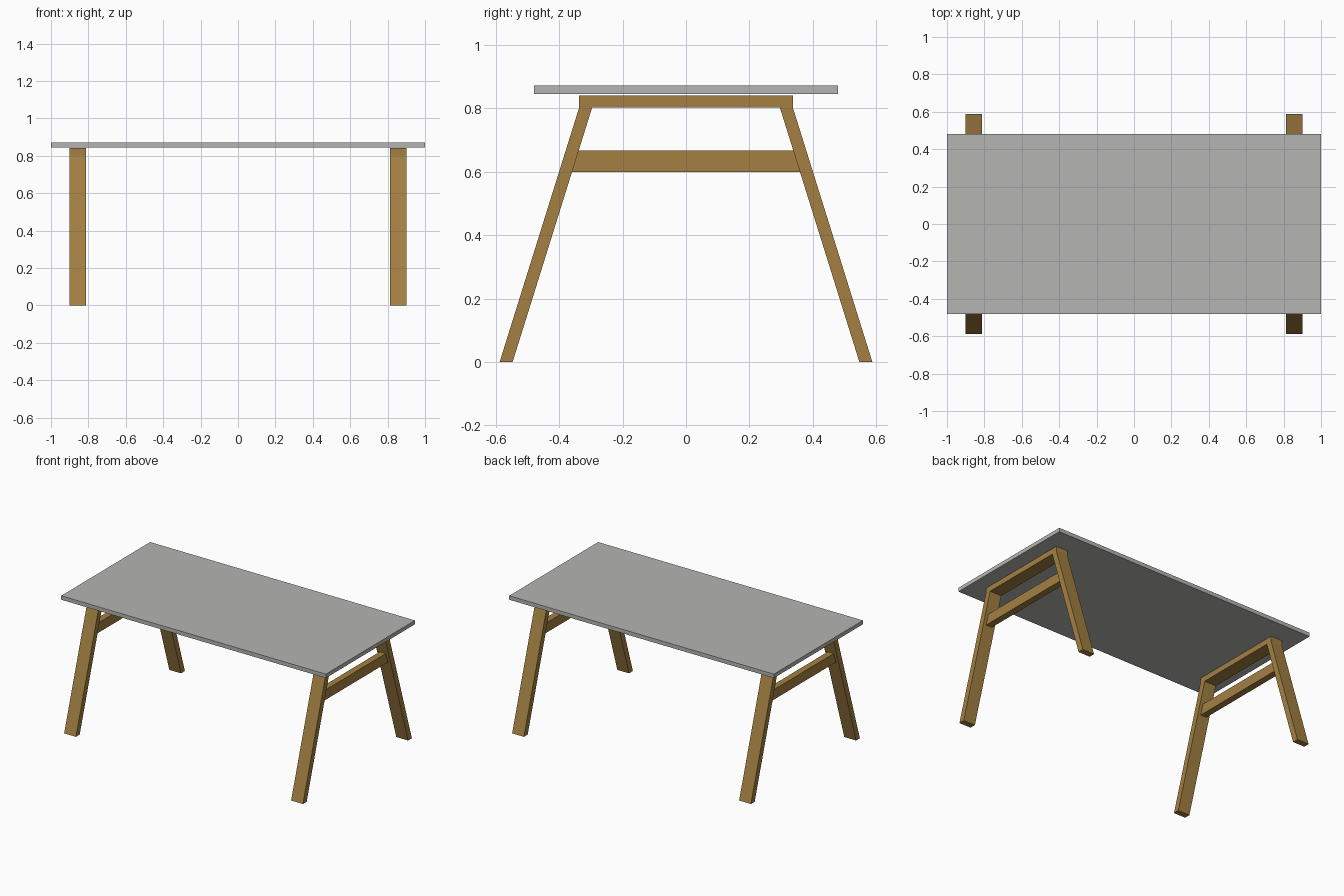
import bpy, bmesh

if "Cube" in bpy.data.objects:
    bpy.data.objects.remove(bpy.data.objects["Cube"])


def material(name, rgb):
    m = bpy.data.materials.new(name)
    m.diffuse_color = (*rgb, 1)
    m.use_nodes = True
    m.node_tree.nodes["Principled BSDF"].inputs["Base Color"].default_value = m.diffuse_color
    return m


wood = material("oak wood", (0.37, 0.215, 0.055))
grey = material("light grey", (0.46, 0.46, 0.45))


def slab(name, profile, x0, x1, mat):
    """Extrude a (y, z) outline from x0 to x1."""
    bm = bmesh.new()
    face = bm.faces.new([bm.verts.new((x0, y, z)) for y, z in profile])
    ext = bmesh.ops.extrude_face_region(bm, geom=[face])
    verts = [v for v in ext["geom"] if isinstance(v, bmesh.types.BMVert)]
    bmesh.ops.translate(bm, verts=verts, vec=(x1 - x0, 0, 0))
    bmesh.ops.recalc_face_normals(bm, faces=bm.faces)
    me = bpy.data.meshes.new(name)
    bm.to_mesh(me)
    bm.free()
    me.materials.append(mat)
    ob = bpy.data.objects.new(name, me)
    bpy.context.collection.objects.link(ob)
    return ob


def rect(half, z0, z1):
    return [(-half, z0), (half, z0), (half, z1), (-half, z1)]


# Tabletop
slab("tabletop", rect(0.48, 0.845, 0.872), -1, 1, grey)

# Trestle frames at both ends
LEG_H, FOOT, HEAD, THICK = 0.803, 0.588, 0.337, 0.041


def inner(z):
    return FOOT - THICK - (FOOT - HEAD) * z / LEG_H


for end, s in (("left", -1), ("right", 1)):
    cx = s * 0.8575
    # Splayed legs
    for side, t in (("front", -1), ("back", 1)):
        outline = [(t * FOOT, 0), (t * (FOOT - THICK), 0),
                   (t * (HEAD - THICK), LEG_H), (t * HEAD, LEG_H)]
        slab(f"{side}_{end}_leg", outline, cx - 0.0445, cx + 0.0445, wood)
    # Top rail under the tabletop
    slab(f"{end}_top_rail", rect(HEAD, LEG_H, 0.841), cx - 0.0445, cx + 0.0445, wood)
    # Thinner crossbar fitted between the legs
    a, b = inner(0.6), inner(0.668)
    slab(f"{end}_crossbar", [(-a, 0.6), (a, 0.6), (b, 0.668), (-b, 0.668)],
         cx - 0.0225, cx + 0.0225, wood)
